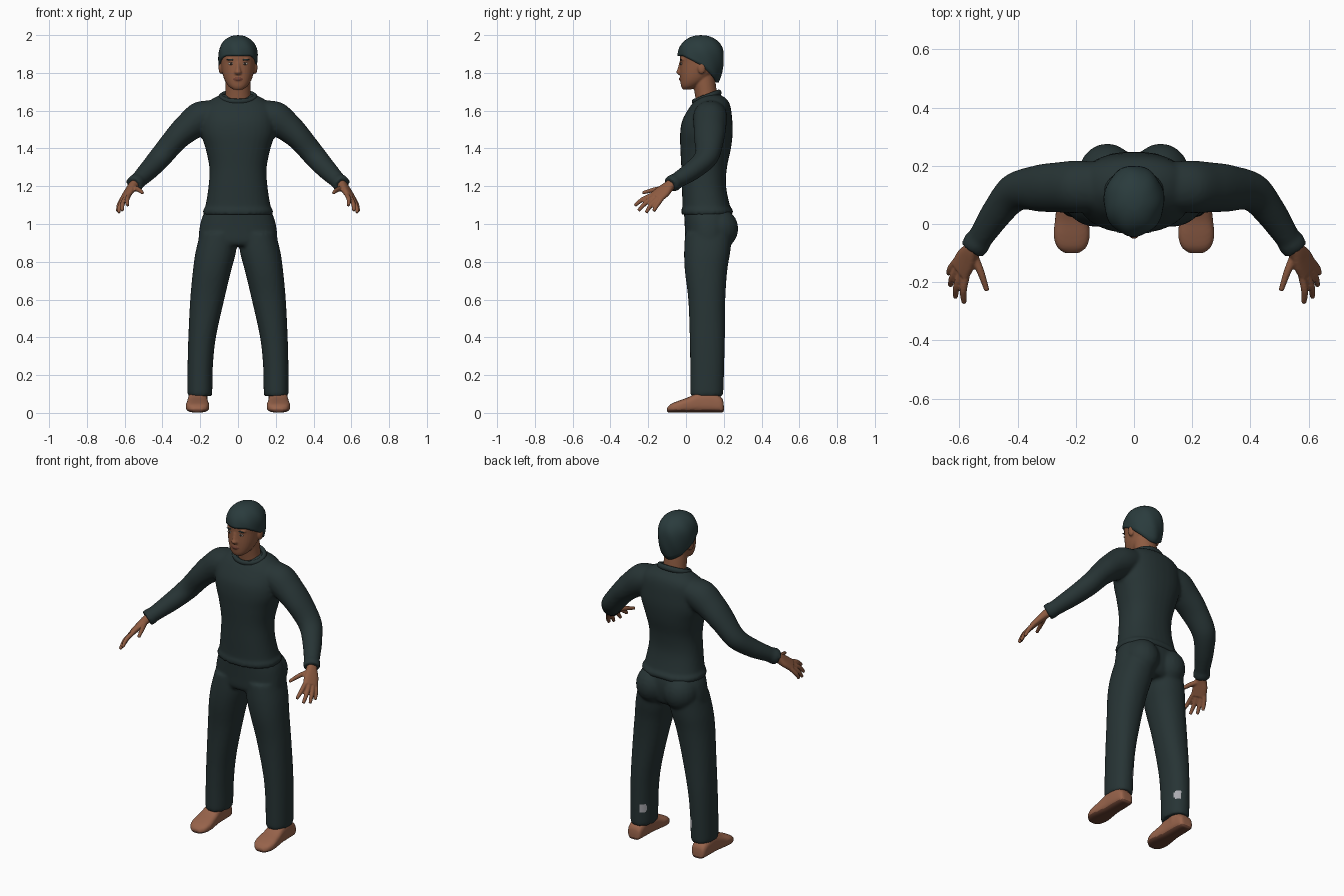
import bpy, bmesh
from math import sin, cos, pi, copysign
from mathutils import Vector, Matrix

cube = bpy.data.objects.get("Cube")
if cube:
    bpy.data.objects.remove(cube, do_unlink=True)


def material(name, rgb):
    m = bpy.data.materials.new(name)
    m.use_nodes = True
    m.diffuse_color = (*rgb, 1)
    m.node_tree.nodes["Principled BSDF"].inputs["Base Color"].default_value = (*rgb, 1)
    return m


CLOTH = material("dark teal cloth", (0.02, 0.034, 0.035))
HAIR = material("dark hair", (0.023, 0.044, 0.046))
SKIN = material("brown skin", (0.27, 0.105, 0.053))
SHOE = material("brown shoe", (0.31, 0.125, 0.07))
SOLE = material("dark brown sole", (0.13, 0.05, 0.03))
LIP = material("lip brown", (0.17, 0.055, 0.035))
EYE = material("eye dark", (0.03, 0.02, 0.015))
WHITE = material("eye white", (0.4, 0.33, 0.28))
PATCH = material("pale grey patch", (0.4, 0.4, 0.43))


def loft(bm, rows, power=2.0, segs=32, steps=5):
    """Skin smoothly interpolated rings given as (centre, u radius, v radius)."""
    def spline(a, b, c, d, t):
        return b + (c - a) * (t / 2) + (a * 2 - b * 5 + c * 4 - d) * (t * t / 2) \
            + (b * 3 - a - c * 3 + d) * (t ** 3 / 2)
    n, dense = len(rows), []
    for i in range(n - 1):
        quad = [rows[max(0, min(n - 1, i + k))] for k in (-1, 0, 1, 2)]
        dense += [[spline(*(q[j] for q in quad), s / steps) for j in range(3)] for s in range(steps)]
    dense.append(rows[-1])
    rings = []
    for c, u, v in dense:
        ring = []
        for k in range(segs):
            a = 2 * pi * k / segs
            x, y = (copysign(abs(f) ** (2 / power), f) for f in (cos(a), sin(a)))
            ring.append(bm.verts.new(c + u * x + v * y))
        rings.append(ring)
    for r, s in zip(rings, rings[1:]):
        for k in range(segs):
            bm.faces.new((r[k], r[k - 1], s[k - 1], s[k]))
    bm.faces.new(rings[0])
    bm.faces.new(rings[-1])


def levels(rows, x=0.0):
    """Horizontal rings from (z, x, rx, y, ry)."""
    return [(Vector((x + r[1], r[3], r[0])), Vector((r[2], 0, 0)), Vector((0, r[4], 0))) for r in rows]


def tube(rows, side):
    """Rings square to a path, from (x, y, z, horizontal radius, vertical radius)."""
    pts = [Vector((r[0] * side, r[1], r[2])) for r in rows]
    out = []
    for i, r in enumerate(rows):
        t = (pts[min(i + 1, len(pts) - 1)] - pts[max(i - 1, 0)]).normalized()
        u = t.cross(Vector((0, 0, 1))).normalized()
        out.append((pts[i], u * r[3], u.cross(t) * r[4]))
    return out


def ball(bm, loc, size):
    bmesh.ops.create_uvsphere(bm, u_segments=20, v_segments=12, radius=1,
                              matrix=Matrix.Translation(loc) @ Matrix.Diagonal((*size, 1)))


def finish(name, bm, mats, voxel=0.0, rule=None, smooth=3):
    """Make an object; with a voxel size, fuse overlapping volumes into one skin."""
    bmesh.ops.recalc_face_normals(bm, faces=bm.faces)
    mesh = bpy.data.meshes.new(name)
    bm.to_mesh(mesh)
    bm.free()
    ob = bpy.data.objects.new(name, mesh)
    bpy.context.collection.objects.link(ob)
    if voxel:
        mod = ob.modifiers.new("fuse", "REMESH")
        mod.mode, mod.voxel_size = "VOXEL", voxel
        mod = ob.modifiers.new("soften", "SMOOTH")
        mod.factor, mod.iterations = 0.5, smooth
        graph = bpy.context.evaluated_depsgraph_get()
        ob.data = bpy.data.meshes.new_from_object(ob.evaluated_get(graph))
        ob.modifiers.clear()
    ob.data.materials.clear()
    for m in mats:
        ob.data.materials.append(m)
    for p in ob.data.polygons:
        p.use_smooth = True
        p.material_index = int(rule(p.center)) if rule else 0
    return ob


# Shirt: trunk and both sleeves fused
bm = bmesh.new()
loft(bm, levels([(1.05, 0, .184, .112, .137), (1.075, 0, .186, .112, .137), (1.09, 0, .174, .108, .127),
                 (1.2, 0, .156, .095, .117), (1.3, 0, .152, .096, .121), (1.4, 0, .172, .104, .134),
                 (1.48, 0, .196, .108, .139), (1.55, 0, .198, .113, .132), (1.62, 0, .185, .128, .108),
                 (1.66, 0, .14, .135, .082), (1.685, 0, .09, .13, .05)]), power=2.3)
for s in (-1, 1):
    loft(bm, tube([(.09, .13, 1.6, .08, .06), (.19, .128, 1.565, .09, .087), (.26, .126, 1.515, .086, .078),
                   (.33, .122, 1.45, .08, .066), (.41, .108, 1.355, .066, .059), (.47, .04, 1.288, .054, .052),
                   (.53, -.05, 1.228, .043, .042), (.537, -.06, 1.222, .047, .046),
                   (.553, -.083, 1.208, .046, .044)], s))
finish("shirt", bm, [CLOTH], 0.01)

# Ribbed collar, higher at the back
bm = bmesh.new()
tilt = Matrix.Translation((0, .11, 1.672)) @ Matrix.Rotation(.36, 4, "X")
rings = []
for i in range(40):
    a = 2 * pi * i / 40
    rings.append([bm.verts.new(tilt @ Vector((cos(a) * (.09 + .013 * cos(b)), sin(a) * (.07 + .013 * cos(b)),
                                              .016 * sin(b)))) for b in [2 * pi * k / 10 for k in range(10)]])
for i in range(40):
    for k in range(10):
        bm.faces.new((rings[i][k], rings[i - 1][k], rings[i - 1][k - 1], rings[i][k - 1]))
finish("collar", bm, [CLOTH])

# Trousers: hips, seat and legs fused, with a worn patch low on each calf
bm = bmesh.new()
loft(bm, levels([(1.08, 0, .168, .11, .122), (1.03, 0, .192, .118, .127), (.97, 0, .205, .12, .126),
                 (.91, 0, .208, .115, .118), (.885, 0, .19, .11, .1)]), power=2.3)
for s in (-1, 1):
    ball(bm, (.092 * s, .17, .975), (.1, .107, .11))
    loft(bm, levels([(z, x * s, rx, y, ry) for z, x, rx, y, ry in (
        (.09, .202, .063, .11, .086), (.12, .202, .066, .11, .088), (.25, .2, .067, .112, .09),
        (.4, .19, .073, .113, .093), (.6, .163, .09, .11, .098), (.75, .138, .101, .106, .112),
        (.85, .118, .107, .112, .122), (.95, .1, .1, .12, .125))]), power=2.2)


def worn(c):
    return c.y > .13 and abs(abs(c.x) - .163) < .017 and \
        ((abs(c.x) - .163) / .017) ** 2 + ((c.z - .2) / .03) ** 2 < 1


finish("trousers", bm, [CLOTH, PATCH], 0.01, worn)

# Shoes: body along y with an ankle; the lowest band is the sole
for s, side in ((-1, "right"), (1, "left")):
    bm = bmesh.new()
    loft(bm, [(Vector((.214 * s, y, h / 2 + .002)), Vector((w, 0, 0)), Vector((0, 0, h / 2)))
              for y, w, h in ((.2, .025, .04), (.188, .043, .08), (.13, .05, .11), (.07, .052, .108),
                              (.01, .058, .08), (-.04, .062, .062), (-.08, .05, .045), (-.1, .024, .026))],
         power=3)
    loft(bm, levels([(.05, 0, .045, .125, .055), (.15, 0, .046, .12, .055)], .207 * s))
    finish(side + "_shoe", bm, [SHOE, SOLE], 0.007, lambda c: c.z < .016, 2)

# Hands: palm, four fingers and thumb fused
FINGERS = (((.577, -.18, 1.153), (.587, -.23, 1.13), (.584, -.272, 1.097)),
           ((.592, -.165, 1.145), (.61, -.215, 1.11), (.614, -.252, 1.07)),
           ((.605, -.148, 1.137), (.624, -.185, 1.1), (.632, -.212, 1.06)),
           ((.613, -.13, 1.133), (.63, -.153, 1.1), (.638, -.172, 1.068)),
           ((.552, -.105, 1.19), (.527, -.165, 1.182), (.505, -.23, 1.165)))
for s, side in ((-1, "right"), (1, "left")):
    bm = bmesh.new()
    along, across = Vector((.045 * s, -.08, -.07)).normalized(), Vector((-.022 * s, -.03, .014)).normalized()
    flat = along.cross(across).normalized()
    loft(bm, [(Vector((x * s, y, z)), across * w, flat * d) for x, y, z, w, d in (
        (.53, -.05, 1.228, .03, .027), (.555, -.087, 1.203, .03, .024), (.577, -.122, 1.172, .042, .02),
        (.598, -.16, 1.14, .044, .016))], power=2.5)
    for f in FINGERS:
        radii = (.015, .013, .009) if f is FINGERS[-1] else (.013, .0125, .009)
        loft(bm, tube([(*p, r, r) for p, r in zip(f, radii)], s), segs=12)
    finish(side + "_hand", bm, [SKIN], 0.005, smooth=2)

# Head: skull, neck, nose, ears and lips fused
bm = bmesh.new()
loft(bm, levels([(1.712, 0, .026, .004, .022), (1.73, 0, .05, .02, .046), (1.76, 0, .07, .042, .072),
                 (1.8, 0, .083, .06, .092), (1.85, 0, .091, .076, .108), (1.9, 0, .094, .08, .112),
                 (1.95, 0, .08, .08, .1), (1.98, 0, .04, .08, .05)]), power=2.2)
loft(bm, levels([(1.6, 0, .075, .12, .06), (1.68, 0, .067, .107, .059), (1.74, 0, .066, .098, .06),
                 (1.8, 0, .065, .09, .06)]))
loft(bm, levels([(1.79, 0, .015, -.026, .014), (1.803, 0, .019, -.032, .02), (1.82, 0, .013, -.032, .013),
                 (1.858, 0, .011, -.025, .01)]), segs=16)
ball(bm, (0, -.024, 1.767), (.022, .014, .011))
for s in (-1, 1):
    ball(bm, (.09 * s, .083, 1.828), (.013, .022, .034))
    ball(bm, (.036 * s, -.012, 1.872), (.026, .018, .009))


def mouth(c):
    return c.y < -.02 and (c.x / .026) ** 2 + ((c.z - 1.767) / .01) ** 2 < 1


finish("head", bm, [SKIN, LIP], 0.005, mouth, 2)

# Eyes and eyebrows as thin shapes on the face
for s, side in ((-1, "right"), (1, "left")):
    for part, size, loc, mat in (("eye_white", (.016, .004, .007), (.037, -.025, 1.849), WHITE),
                                 ("iris", (.007, .003, .0065), (.036, -.028, 1.849), EYE),
                                 ("eyebrow", (.022, .004, .0045), (.038, -.027, 1.87), HAIR)):
        bm = bmesh.new()
        ball(bm, (loc[0] * s, loc[1], loc[2]), size)
        finish(side + "_" + part, bm, [mat])

# Hair: a dome whose lower edge runs from brow to ears to nape
bm = bmesh.new()
SEGS, ROWS = 56, 16
rings = []
for k in range(ROWS):
    ring = []
    for i in range(SEGS):
        a = 2 * pi * i / SEGS
        back = sin(a)
        low = 1.84 - .09 * back if back > 0 else 1.84 + .05 * min(1, -back * 1.3)
        t = max(0, k - 1) / (ROWS - 1)
        z = low + (1.998 - low) * sin(t * pi / 2)
        d = (z - 1.885) / .115
        size = max(0, 1 - abs(d) ** 2.4) ** .5 if d > 0 else 1 - .17 * d * d
        size *= 1 + .018 * sin(7 * a + 30 * z) * cos(t * pi / 2)
        if k == 0:
            size *= .86
        ring.append(bm.verts.new((cos(a) * .104 * size, .079 + back * .122 * size, z)))
    rings.append(ring)
for r, q in zip(rings, rings[1:]):
    for i in range(SEGS):
        bm.faces.new((r[i - 1], r[i], q[i], q[i - 1]))
tip = bm.verts.new((0, .079, 2.0))
for i in range(SEGS):
    bm.faces.new((rings[-1][i - 1], rings[-1][i], tip))
finish("hair", bm, [HAIR])
